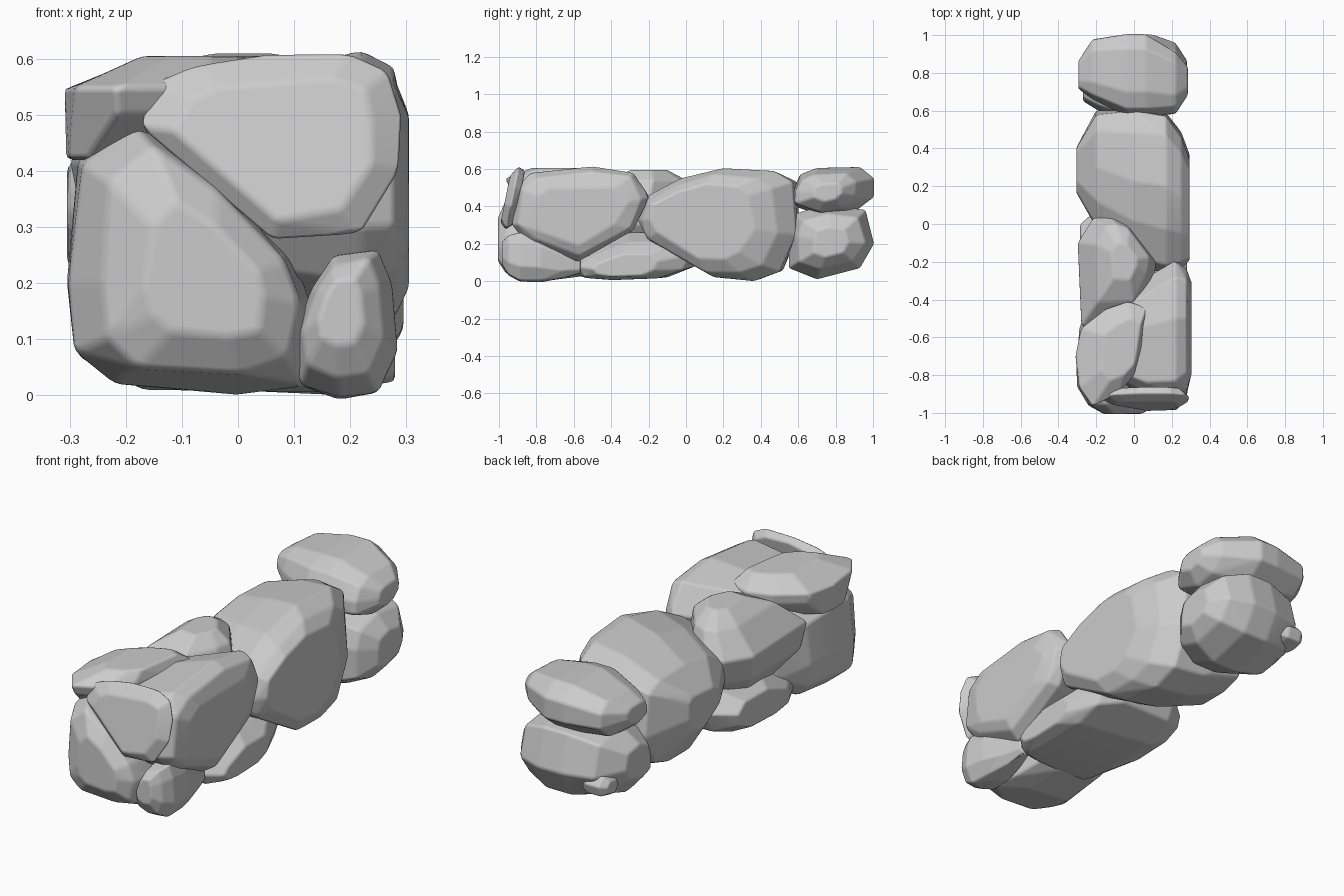
import bpy, bmesh, random
from math import radians

random.seed(7)


def rock(name, axis, outline, sections, lean=0.0, bevel=0.012):
    """Faceted boulder: hull of one outline repeated along an axis.
    sections = (position on axis, scale, shift u, shift v)"""
    cu = (min(p[0] for p in outline) + max(p[0] for p in outline)) / 2
    cv = (min(p[1] for p in outline) + max(p[1] for p in outline)) / 2
    bm = bmesh.new()
    for d, s, su, sv in sections:
        for u, v in outline:
            k = s if s >= 1 else s * random.uniform(0.93, 1.05)
            pu, pv = cu + (u - cu) * k + su, cv + (v - cv) * k + sv
            w = d + lean * (pv - cv)
            bm.verts.new({'x': (w, pu, pv), 'y': (pu, w, pv), 'z': (pu, pv, w)}[axis])
    bmesh.ops.convex_hull(bm, input=bm.verts[:])
    loose = [v for v in bm.verts if not v.link_faces]
    bmesh.ops.delete(bm, geom=loose, context='VERTS')
    bmesh.ops.dissolve_limit(bm, angle_limit=radians(7), verts=bm.verts[:], edges=bm.edges[:])
    bmesh.ops.recalc_face_normals(bm, faces=bm.faces[:])
    me = bpy.data.meshes.new(name)
    bm.to_mesh(me)
    bm.free()
    ob = bpy.data.objects.new(name, me)
    bpy.context.collection.objects.link(ob)
    bpy.ops.object.select_all(action='DESELECT')
    ob.select_set(True)
    bpy.context.view_layer.objects.active = ob
    bpy.ops.object.shade_smooth()
    mod = ob.modifiers.new("worn_edges", 'BEVEL')
    mod.width = bevel
    mod.segments = 2
    mod.limit_method = 'ANGLE'
    mod.angle_limit = radians(9)
    mod.harden_normals = True
    return ob


# Long middle boulder, slanted across the wall
rock("middle_boulder", 'x',
     [(-.26, .33), (-.22, .45), (-.03, .55), (.2, .605), (.47, .59), (.57, .53),
      (.59, .25), (.5, .05), (.36, 0), (.15, .02), (-.2, .22)],
     [(-.305, .3, .12, .02), (-.2, .74, .11, 0), (0, .97, .03, 0), (.17, 1, 0, 0),
      (.25, .88, -.05, 0), (.295, .66, -.09, .01)])

# Upper right boulder
rock("upper_right_boulder", 'x',
     [(-.93, .3), (-.91, .5), (-.83, .58), (-.5, .615), (-.28, .58), (-.19, .45),
      (-.28, .27), (-.58, .1), (-.85, .2)],
     [(-.08, .6, -.06, .03), (.06, .85, -.04, 0), (.22, 1, 0, 0), (.28, .9, .01, 0), (.305, .66, 0, 0)])

# Upper left middle boulder
rock("upper_left_boulder", 'z',
     [(-.3, -.1), (-.22, .03), (-.14, .06), (-.04, .02), (.12, -.2), (.1, -.32),
      (0, -.56), (-.28, -.54), (-.3, -.3)],
     [(.2, .55, 0, 0), (.3, .93, 0, 0), (.42, 1, 0, 0), (.54, .68, .03, .04), (.595, .33, .04, .05)])

# Tapered cap stone at the front left
rock("front_cap_stone", 'z',
     [(-.31, -.7), (-.28, -.55), (-.15, -.45), (-.03, -.41), (.07, -.44), (.05, -.62),
      (0, -.8), (-.08, -.9), (-.22, -.97), (-.29, -.87)],
     [(.42, .48, -.1, -.01), (.5, .97, 0, .01), (.55, 1, 0, 0), (.605, .6, .05, .02)])

# Low flat foundation stone
rock("foundation_stone", 'x',
     [(-.62, .1), (-.57, .03), (-.4, .01), (-.1, .02), (.05, .08), (.1, .18),
      (0, .26), (-.3, .26), (-.55, .16)],
     [(-.285, .58, .06, .01), (-.17, 1, 0, 0), (.1, 1, 0, 0), (.21, .82, -.02, -.03), (.28, .5, -.06, -.05)])

# Lower left front boulder
rock("front_left_boulder", 'y',
     [(-.305, .2), (-.285, .42), (-.19, .5), (-.05, .41), (.1, .25), (.13, .16),
      (.12, .02), (0, 0), (-.22, .02), (-.29, .08)],
     [(-1.005, .48, .03, -.03), (-.96, .8, .02, -.01), (-.86, .97, 0, 0), (-.75, 1, 0, 0),
      (-.55, .87, -.01, 0), (-.38, .42, -.04, 0)])

# Thin leaning slab on the front face
rock("front_slab", 'y',
     [(-.18, .48), (-.15, .56), (-.08, .59), (.05, .61), (.2, .612), (.27, .58), (.295, .5),
      (.29, .4), (.22, .285), (.06, .275), (-.02, .34), (-.12, .43)],
     [(-.965, .75, .01, 0), (-.93, 1, 0, 0), (-.89, .85, 0, 0)], lean=.2, bevel=.01)

# Small stone at the front right foot
rock("front_foot_stone", 'y',
     [(.1, .1), (.13, .19), (.17, .25), (.25, .26), (.275, .2), (.285, .08),
      (.25, .005), (.18, -.002), (.11, .02)],
     [(-.985, .45, -.01, .02), (-.95, .8, -.005, .01), (-.89, 1, 0, 0), (-.78, .93, 0, -.01),
      (-.66, .62, 0, -.04), (-.565, .3, 0, -.05)])

# Two stacked stones at the back end
rock("back_upper_stone", 'x',
     [(.57, .48), (.61, .57), (.7, .605), (.93, .61), (1.005, .55), (1.005, .45),
      (.9, .37), (.75, .34), (.58, .4)],
     [(-.295, .34, 0, .01), (-.22, .76, .03, 0), (-.04, 1, 0, 0), (.06, 1, 0, 0),
      (.22, .76, -.04, 0), (.285, .36, -.03, 0)])
rock("back_lower_stone", 'x',
     [(.55, .25), (.58, .36), (.75, .41), (.96, .38), (1.005, .2), (.93, .07), (.7, .01), (.55, .07)],
     [(-.27, .42, -.03, .01), (-.18, .82, 0, 0), (-.03, 1, 0, 0), (.1, 1, 0, 0),
      (.22, .78, 0, 0), (.28, .42, 0, 0)])

# Little pebble wedged into the back left corner
rock("wedge_pebble", 'x',
     [(.83, .15), (.86, .2), (.94, .21), (.975, .17), (.96, .12), (.87, .1)],
     [(-.24, .6, 0, 0), (-.21, 1, 0, 0), (-.14, 1, 0, 0), (-.1, .7, 0, 0)], bevel=.008)
